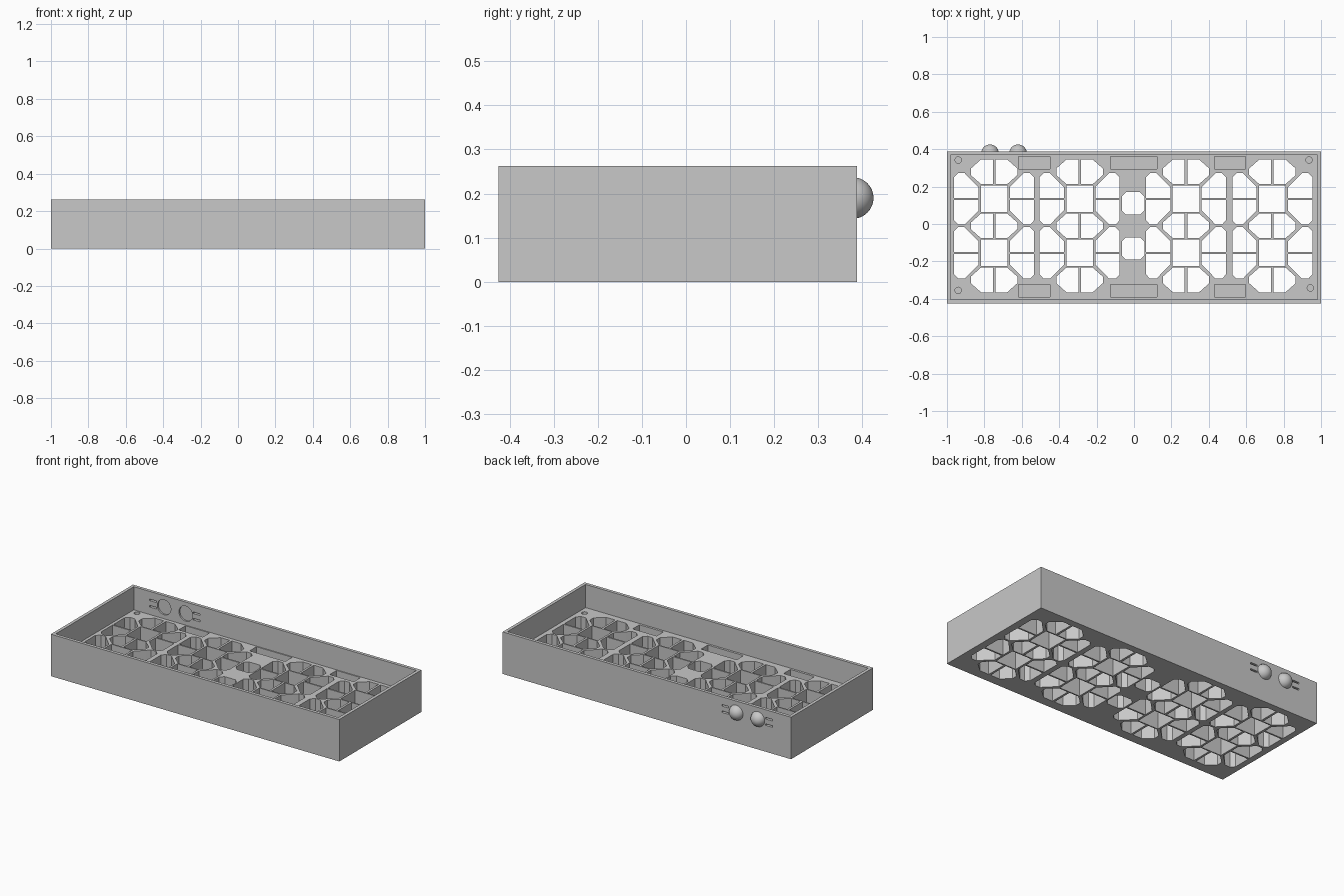
import bpy, bmesh, math
from mathutils import Matrix, Vector

cube = bpy.data.objects.get("Cube")
if cube:
    bpy.data.objects.remove(cube, do_unlink=True)

grey = bpy.data.materials.new("plain grey")
grey.use_nodes = True
grey.diffuse_color = (0.58, 0.58, 0.58, 1)
grey.node_tree.nodes["Principled BSDF"].inputs["Base Color"].default_value = (0.58, 0.58, 0.58, 1)

FRONT, BACK, HEIGHT, WALL, FLOOR = -0.425, 0.388, 0.263, 0.02, 0.118


def make_object(name, bm):
    bmesh.ops.recalc_face_normals(bm, faces=bm.faces[:])
    mesh = bpy.data.meshes.new(name)
    bm.to_mesh(mesh)
    bm.free()
    mesh.materials.append(grey)
    obj = bpy.data.objects.new(name, mesh)
    bpy.context.collection.objects.link(obj)
    return obj


def prism(bm, outline, z0, z1):
    base = bm.faces.new([bm.verts.new((x, y, z0)) for x, y in outline])
    top = bmesh.ops.extrude_face_region(bm, geom=[base])["geom"]
    bmesh.ops.translate(bm, vec=(0, 0, z1 - z0),
                        verts=[v for v in top if isinstance(v, bmesh.types.BMVert)])


def box(bm, x0, x1, y0, y1, z0, z1):
    prism(bm, [(x0, y0), (x1, y0), (x1, y1), (x0, y1)], z0, z1)


def cut(target, cutter):
    cutter.hide_render = True
    mod = target.modifiers.new("cut", "BOOLEAN")
    mod.operation = "DIFFERENCE"
    mod.solver = "EXACT"
    mod.object = cutter
    bpy.context.view_layer.update()
    result = bpy.data.meshes.new_from_object(
        target.evaluated_get(bpy.context.evaluated_depsgraph_get()))
    target.modifiers.clear()
    target.data = result
    bpy.data.objects.remove(cutter, do_unlink=True)


# Tray: solid block hollowed out above the thick floor
bm = bmesh.new()
box(bm, -1, 1, FRONT, BACK, 0, HEIGHT)
tray = make_object("tray", bm)
bm = bmesh.new()
box(bm, -1 + WALL, 1 - WALL, FRONT + WALL, BACK - WALL, FLOOR, HEIGHT + 0.1)
cut(tray, make_object("tray_hollow", bm))

# Cells through the floor, given as offsets from a group centre
bm = bmesh.new()
LOW, HIGH = -0.05, FLOOR + 0.03
MID_Y, PITCH = -0.01, 0.289
end_half = [(-0.007, -0.066), (-0.007, 0.066), (-0.07, 0.066),
            (-0.124, 0.018), (-0.124, -0.018), (-0.07, -0.066)]
side_half = [(-0.214, 0.005), (-0.214, 0.115), (-0.192, 0.138), (-0.158, 0.138),
             (-0.136, 0.115), (-0.084, 0.063), (-0.084, 0.005)]
for cx in (-0.748, -0.291, 0.278, 0.74):
    for sx in (-1, 1):
        for row in (-1, 0, 1):
            prism(bm, [(cx + sx * x, MID_Y + row * PITCH + y) for x, y in end_half], LOW, HIGH)
        for row in (-0.5, 0.5):
            for sy in (-1, 1):
                prism(bm, [(cx + sx * x, MID_Y + row * PITCH + sy * y)
                           for x, y in side_half], LOW, HIGH)
    for row in (-0.5, 0.5):
        cy = MID_Y + row * PITCH
        box(bm, cx - 0.071, cx + 0.071, cy - 0.071, cy + 0.071, LOW, HIGH)

# Two chamfered openings in the middle
a, b = 0.06, 0.037
chamfered = [(a, b), (b, a), (-b, a), (-a, b), (-a, -b), (-b, -a), (b, -a), (a, -b)]
for cy in (0.11, -0.131):
    prism(bm, [(x - 0.005, y + cy) for x, y in chamfered], LOW, HIGH)

# Shallow pockets along the long edges and blind screw holes in the corners
for x0, x1 in ((-0.617, -0.45), (-0.125, 0.122), (0.43, 0.597)):
    for y0 in (-0.391, 0.294):
        box(bm, x0, x1, y0, y0 + 0.067, FLOOR - 0.05, HIGH)
for cx, cy in ((-0.94, 0.342), (0.936, 0.342), (-0.94, -0.355), (0.943, -0.342)):
    ring = [math.tau * i / 24 for i in range(24)]
    prism(bm, [(cx + 0.017 * math.cos(t), cy + 0.017 * math.sin(t)) for t in ring],
          FLOOR - 0.05, HIGH)
cut(tray, make_object("floor_cutter", bm))

# Round openings and lead slots through the back wall, with a dome in each opening
DOME_Z, RADIUS = 0.19, 0.047
bm = bmesh.new()
for cx, side in ((-0.77, -1), (-0.62, 1)):
    bmesh.ops.create_cone(bm, cap_ends=True, segments=48, radius1=RADIUS, radius2=RADIUS,
                          depth=0.06, matrix=Matrix.Translation((cx, BACK - 0.01, DOME_Z))
                          @ Matrix.Rotation(math.pi / 2, 4, "X"))
for cx, side in ((-0.77, -1), (-0.62, 1)):
    for dz in (-0.02, 0.02):
        x0, x1 = sorted((cx + side * 0.052, cx + side * 0.1))
        box(bm, x0, x1, BACK - 0.04, BACK + 0.03, DOME_Z + dz - 0.005, DOME_Z + dz + 0.005)
cut(tray, make_object("wall_cutter", bm))

for name, cx in (("right_dome", -0.77), ("left_dome", -0.62)):
    bm = bmesh.new()
    bmesh.ops.create_uvsphere(bm, u_segments=48, v_segments=24, radius=RADIUS)
    cutting = bmesh.ops.bisect_plane(bm, geom=bm.verts[:] + bm.edges[:] + bm.faces[:],
                                     plane_co=(0, 0, 0), plane_no=(0, 0, -1), clear_outer=True)
    bmesh.ops.holes_fill(bm, edges=[e for e in bm.edges if e.is_boundary])
    bmesh.ops.transform(bm, verts=bm.verts[:], matrix=Matrix.Translation((cx, 0.378, DOME_Z))
                        @ Matrix.Rotation(-math.pi / 2, 4, "X"))
    dome = make_object(name, bm)
    bpy.ops.object.select_all(action="DESELECT")
    dome.select_set(True)
    bpy.context.view_layer.objects.active = dome
    bpy.ops.object.shade_smooth_by_angle(angle=math.radians(40))
